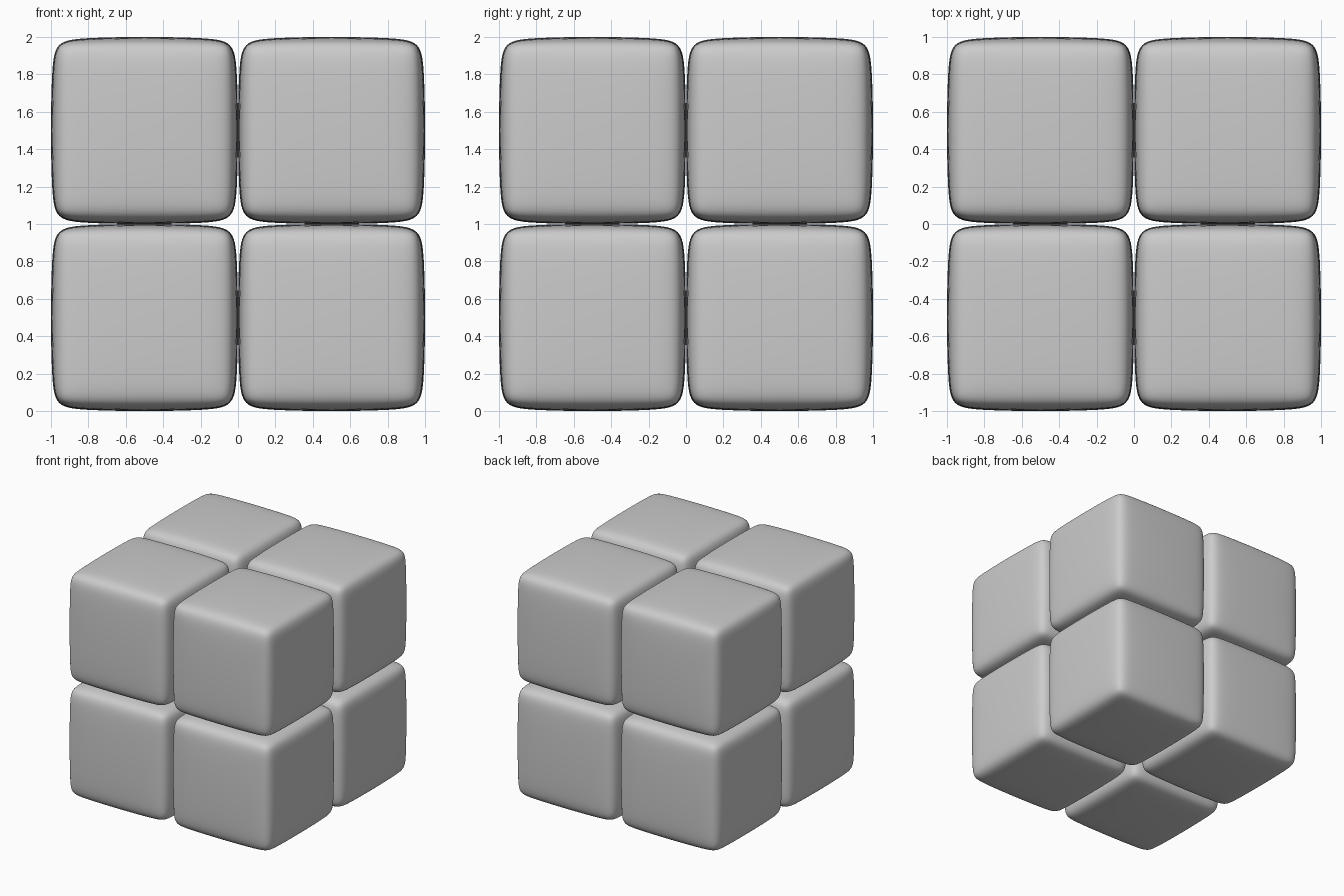
import bpy, bmesh
from itertools import product

if "Cube" in bpy.data.objects:
    bpy.data.objects.remove(bpy.data.objects["Cube"])

BEVEL = 0.058    # edge chamfer that the subdivision rounds into a pillowy block


def make_block_mesh():
    # Chamfered cube, smoothed by subdivision into a soft block
    bm = bmesh.new()
    bmesh.ops.create_cube(bm, size=1.0)
    bmesh.ops.bevel(bm, geom=bm.edges[:], offset=BEVEL, offset_type='OFFSET',
                    segments=1, profile=0.5, affect='EDGES')
    mesh = bpy.data.meshes.new("soft_block")
    bm.to_mesh(mesh)
    bm.free()
    for p in mesh.polygons:
        p.use_smooth = True
    return mesh


mesh = make_block_mesh()
blocks = []

# Eight blocks in a 2 x 2 x 2 stack
for x, y, z in product((-0.5, 0.5), (-0.5, 0.5), (0.5, 1.5)):
    name = "{}_{}_{}_block".format("upper" if z > 1 else "lower",
                                   "front" if y < 0 else "back",
                                   "left" if x < 0 else "right")
    ob = bpy.data.objects.new(name, mesh)
    bpy.context.collection.objects.link(ob)
    ob.location = (x, y, z)
    sub = ob.modifiers.new("rounding", 'SUBSURF')
    sub.levels = sub.render_levels = 4
    blocks.append(ob)

# Scale so each smoothed block is one unit wide
bpy.context.view_layer.update()
ev = blocks[0].evaluated_get(bpy.context.evaluated_depsgraph_get())
half = max(v.co.x for v in ev.data.vertices)
for ob in blocks:
    ob.scale = (0.5 / half,) * 3
